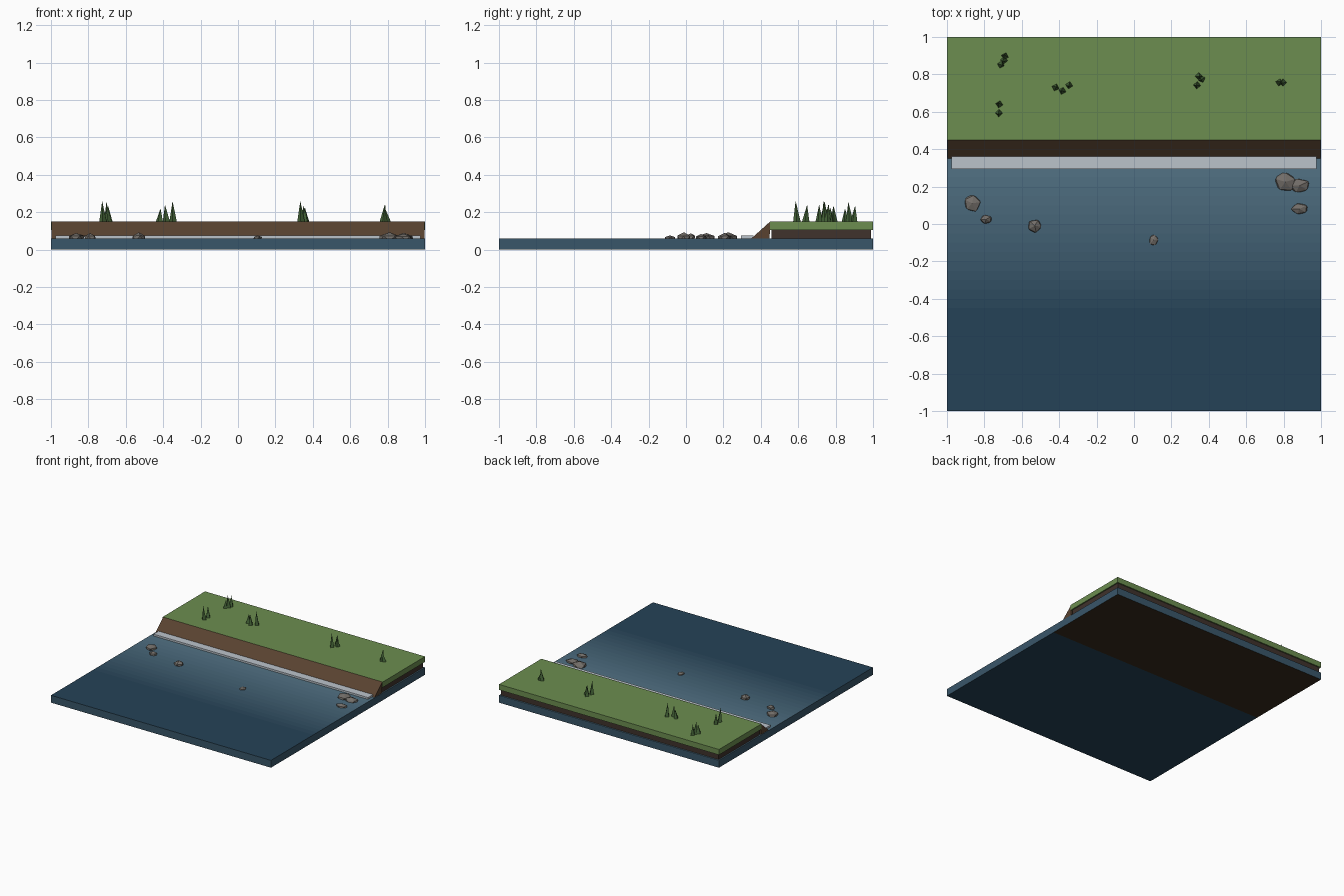
import bpy, bmesh, math, random
from mathutils import Matrix, Vector

if "Cube" in bpy.data.objects:
    bpy.data.objects.remove(bpy.data.objects["Cube"])

random.seed(4)


def mat(name, rgb):
    m = bpy.data.materials.new(name)
    m.diffuse_color = (*rgb, 1)
    m.use_nodes = True
    m.node_tree.nodes["Principled BSDF"].inputs["Base Color"].default_value = m.diffuse_color
    return m


def finish(bm, name, mats):
    bmesh.ops.recalc_face_normals(bm, faces=bm.faces)
    me = bpy.data.meshes.new(name)
    bm.to_mesh(me)
    bm.free()
    for m in mats:
        me.materials.append(m)
    ob = bpy.data.objects.new(name, me)
    bpy.context.collection.objects.link(ob)
    return ob


def prism(name, profile, half, m):
    """Extrude a (y, z) profile along x from -half to half."""
    bm = bmesh.new()
    face = bm.faces.new([bm.verts.new((-half, y, z)) for y, z in profile])
    ext = bmesh.ops.extrude_face_region(bm, geom=[face])
    verts = [v for v in ext["geom"] if isinstance(v, bmesh.types.BMVert)]
    bmesh.ops.translate(bm, verts=verts, vec=(2 * half, 0, 0))
    return finish(bm, name, [m])


def box(name, half, y0, y1, z0, z1, m):
    return prism(name, [(y0, z0), (y1, z0), (y1, z1), (y0, z1)], half, m)


grass = mat("grass", (0.15, 0.27, 0.08))
soil = mat("soil", (0.05, 0.032, 0.025))
bank_mat = mat("bank", (0.10, 0.055, 0.03))
foam_mat = mat("foam", (0.5, 0.55, 0.6))
stone = mat("stone", (0.17, 0.155, 0.14))
blade = mat("blade", (0.06, 0.13, 0.04))

# water slab, coloured in bands that lighten towards the shore
deep, shallow = Vector((0.018, 0.055, 0.095)), Vector((0.085, 0.17, 0.235))
BANDS = 16
water_mats = [mat(f"water_{i}", deep.lerp(shallow, i / (BANDS - 1))) for i in range(BANDS)]
water_mats.append(mat("bed", (0.04, 0.025, 0.012)))
bm = bmesh.new()
bmesh.ops.create_cube(bm, size=1, matrix=Matrix.Translation((0, 0, 0.03)) @ Matrix.Diagonal((2, 2, 0.06, 1)))
Y0, Y1 = -0.5, 0.3
for i in range(BANDS + 1):
    y = Y0 + (Y1 - Y0) * i / BANDS
    bmesh.ops.bisect_plane(bm, geom=bm.verts[:] + bm.edges[:] + bm.faces[:],
                           plane_co=(0, y, 0), plane_no=(0, 1, 0))
bm.normal_update()
for f in bm.faces:
    c = f.calc_center_median()
    i = max(0, min(BANDS - 1, int((c.y - Y0) / (Y1 - Y0) * BANDS)))
    if f.normal.z < -0.5:
        i = BANDS if c.y > 0.25 else 0
    elif abs(f.normal.z) < 0.5:
        i = BANDS // 3
    f.material_index = i
finish(bm, "water", water_mats)

# land: soil layer, turf layer, sloped bank, foam line
box("soil_layer", 0.99, 0.457, 0.99, 0.06, 0.105, soil)
box("turf_layer", 1.0, 0.45, 1.0, 0.105, 0.15, grass)
prism("sloped_bank", [(0.35, 0.06), (0.447, 0.06), (0.45, 0.15)], 0.996, bank_mat)
box("foam_line", 0.975, 0.295, 0.36, 0.058, 0.075, foam_mat)

# rocks: x, y, x radius, y radius, height above the water
ROCKS = [(-0.865, 0.11, 0.047, 0.05, 0.03), (-0.79, 0.025, 0.032, 0.025, 0.03),
         (-0.53, -0.01, 0.04, 0.037, 0.03), (0.105, -0.085, 0.026, 0.034, 0.016),
         (0.81, 0.225, 0.06, 0.057, 0.03), (0.885, 0.205, 0.06, 0.04, 0.026),
         (0.885, 0.08, 0.048, 0.032, 0.024)]
for n, (x, y, rx, ry, h) in enumerate(ROCKS):
    bm = bmesh.new()
    bmesh.ops.create_icosphere(bm, subdivisions=1, radius=1)
    bmesh.ops.rotate(bm, verts=bm.verts, cent=(0, 0, 0),
                     matrix=Matrix.Rotation(random.uniform(0, 6), 3, "Z"))
    for v in bm.verts:
        k = random.uniform(0.9, 1.12)
        v.co = (x + v.co.x * rx * k, y + v.co.y * ry * k, 0.06 + v.co.z * h * k)
    finish(bm, f"rock_{n + 1}", [stone])

# grass tufts: leaning four-sided blades (x, y, height)
TUFTS = [[(-0.69, 0.897, 0.085), (-0.695, 0.875, 0.105), (-0.712, 0.852, 0.07)],
         [(-0.72, 0.64, 0.09), (-0.722, 0.593, 0.11)],
         [(-0.42, 0.73, 0.07), (-0.383, 0.712, 0.09), (-0.347, 0.742, 0.11)],
         [(0.347, 0.79, 0.085), (0.362, 0.775, 0.075), (0.337, 0.742, 0.11)],
         [(0.777, 0.757, 0.095), (0.797, 0.757, 0.07)]]
for n, tuft in enumerate(TUFTS):
    bm = bmesh.new()
    cx = sum(t[0] for t in tuft) / len(tuft)
    for x, y, h in tuft:
        cone = bmesh.ops.create_cone(bm, cap_ends=True, segments=4, radius1=0.02, radius2=0, depth=h,
                                     matrix=Matrix.Translation((x, y, 0.15 + h / 2))
                                     @ Matrix.Rotation(random.uniform(-0.4, 0.4), 4, "Z"))
        tip = max(cone["verts"], key=lambda v: v.co.z)
        tip.co.x += (cx - x) * 0.3 + random.uniform(-0.008, 0.008)
        tip.co.y += random.uniform(-0.008, 0.008)
    finish(bm, f"grass_tuft_{n + 1}", [blade])
